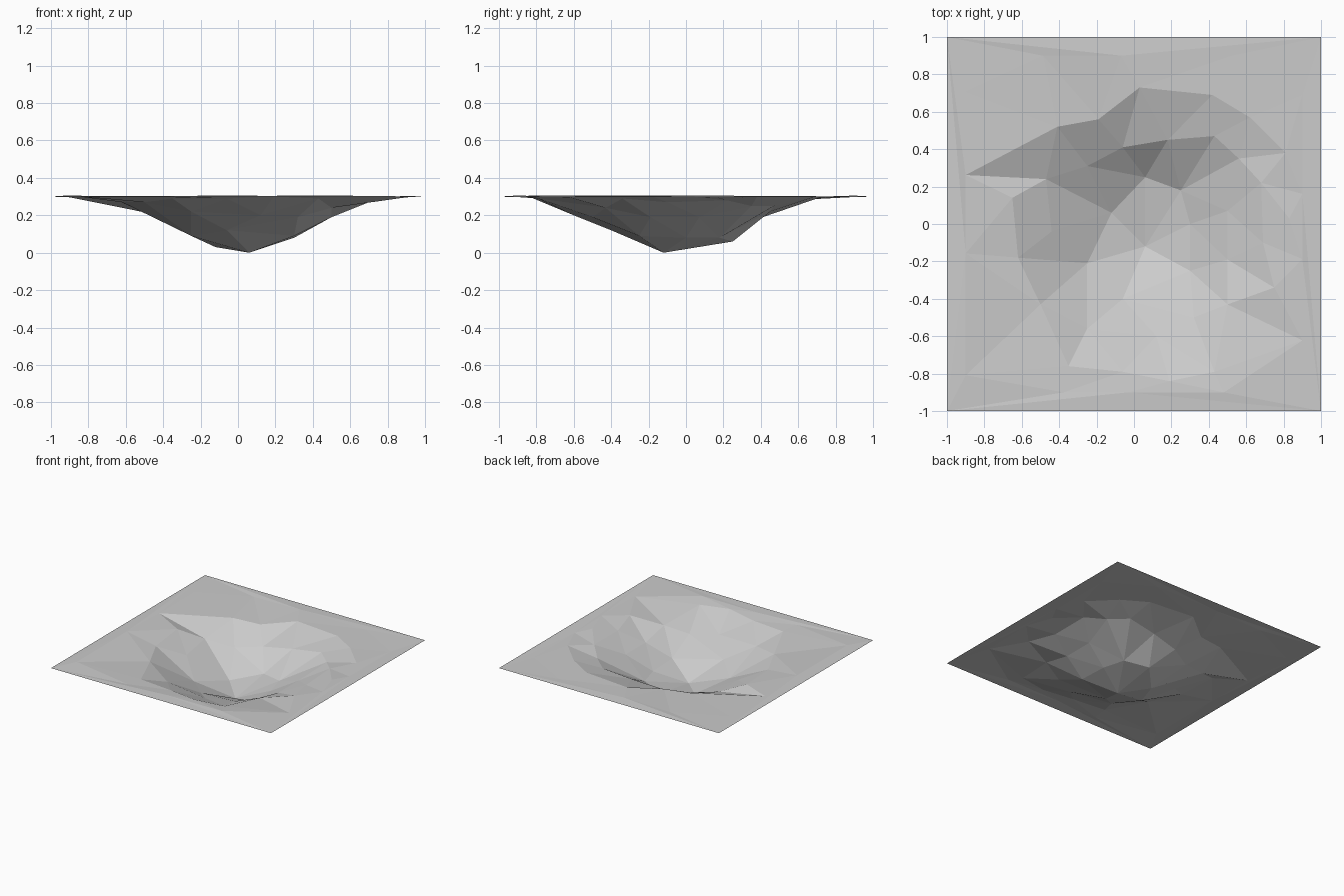
import bpy
import bmesh
import math
import random
from mathutils import Vector
from mathutils.geometry import delaunay_2d_cdt

default_cube = bpy.data.objects.get("Cube")
if default_cube:
    bpy.data.objects.remove(default_cube, do_unlink=True)

random.seed(4)
GROUND = 0.3


def make_material(name, color):
    material = bpy.data.materials.new(name)
    material.use_nodes = True
    material.diffuse_color = color
    material.node_tree.nodes["Principled BSDF"].inputs["Base Color"].default_value = color
    return material


def ring(height, points):
    """Points of one contour in hundredths; a third value overrides the height."""
    return [Vector((p[0], p[1], p[2] if len(p) > 2 else height)) / 100 for p in points]


# Crater floor and its lowest point
floor = ring(8, [(6, -12, 0), (-12, 6, 3), (6, 25, 6), (25, 18), (30, 0),
                 (30, -25, 9), (-25, -21, 9), (-6, -40, 12)])

# Broken inner slope
slope = ring(19, [(-25, 31, 17), (-6, 41), (18, 45, 22), (43, 47, 25), (56, 35, 25),
                  (50, 7), (50, -19), (50, -43, 24), (32, -50), (12, -60, 20),
                  (-25, -56, 22), (-44, -4), (-47, 24, 21)])

# Irregular crater lip
lip = ring(29, [(81, 38, 30), (62, 57, 30), (42, 69, 30), (3, 73, 30), (-19, 56, 28),
                (-41, 52), (-65, 14, 28), (-62, -18, 27), (-50, -43, 27), (-35, -76),
                (-6, -79), (19, -84, 30), (43, -79), (75, -34), (69, -10, 27),
                (68, 22, 28), (83, 3, 30)])

# Nearly level ground around the crater
outskirts = []
steps = 14
for i in range(steps):
    angle = math.tau * (i + random.uniform(0.3, 0.7)) / steps
    direction = Vector((math.cos(angle), math.sin(angle), 0))
    spot = direction * 0.9 / max(abs(direction.x), abs(direction.y))
    spot.z = GROUND + random.uniform(-0.005, 0.008)
    outskirts.append(spot)

# Square outer border
border = [Vector((x, y, GROUND)) for x in (-1, 1) for y in (-1, 1)]

# Join all the contours into one faceted sheet
points = floor + slope + lip + outskirts + border
flat, _, triangles, sources, _, _ = delaunay_2d_cdt(
    [p.to_2d() for p in points], [], [], 0, 0.0001)

bm = bmesh.new()
verts = [bm.verts.new((p.x, p.y, points[source[0]].z))
         for p, source in zip(flat, sources)]
for triangle in triangles:
    bm.faces.new([verts[i] for i in triangle])
bmesh.ops.recalc_face_normals(bm, faces=bm.faces)
if sum(face.normal.z for face in bm.faces) < 0:
    bmesh.ops.reverse_faces(bm, faces=bm.faces)

mesh = bpy.data.meshes.new("crater_ground")
bm.to_mesh(mesh)
bm.free()
mesh.materials.append(make_material("stone grey", (0.6, 0.6, 0.6, 1)))
crater = bpy.data.objects.new("crater_ground", mesh)
bpy.context.collection.objects.link(crater)
